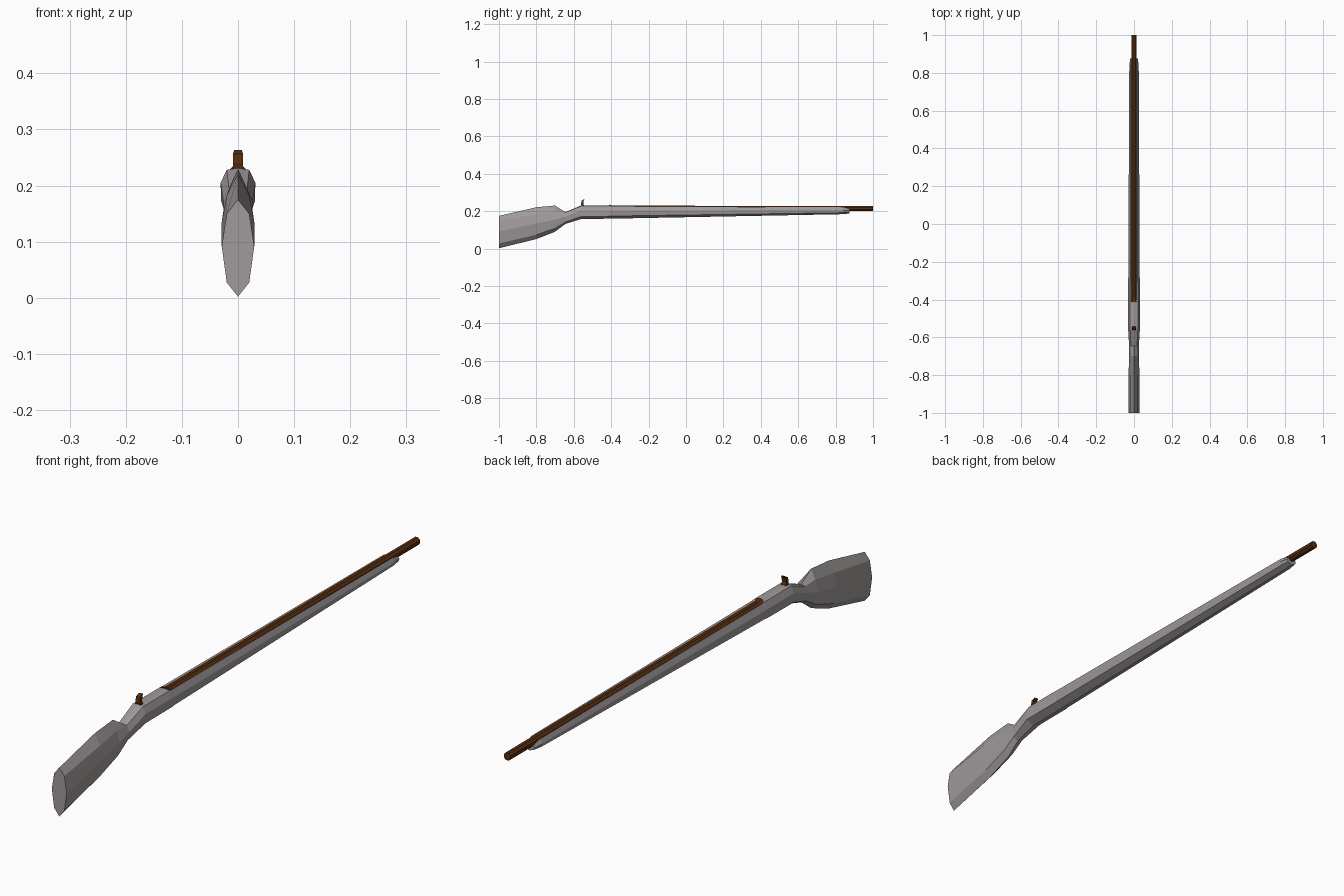
import bpy, bmesh, math

if "Cube" in bpy.data.objects:
    bpy.data.objects.remove(bpy.data.objects["Cube"])


def material(name, color):
    mat = bpy.data.materials.new(name)
    mat.diffuse_color = (*color, 1)
    mat.use_nodes = True
    mat.node_tree.nodes["Principled BSDF"].inputs["Base Color"].default_value = mat.diffuse_color
    return mat


def loft(name, rings, mat):
    """Skin matching closed rings of points and cap both ends."""
    bm = bmesh.new()
    loops = [[bm.verts.new(p) for p in ring] for ring in rings]
    n = len(loops[0])
    for a, b in zip(loops, loops[1:]):
        for i in range(n):
            j = (i + 1) % n
            bm.faces.new((a[i], a[j], b[j], b[i]))
    bm.faces.new(loops[0])
    bm.faces.new(loops[-1])
    bmesh.ops.recalc_face_normals(bm, faces=bm.faces)
    mesh = bpy.data.meshes.new(name)
    bm.to_mesh(mesh)
    bm.free()
    mesh.materials.append(mat)
    obj = bpy.data.objects.new(name, mesh)
    bpy.context.collection.objects.link(obj)
    return obj


def stock_ring(y, top, shoulder, side, low, bottom):
    """Symmetric eight-point section; middle entries are (half width, z)."""
    half = [shoulder, side, low]
    return ([(0, y, top)] + [(x, y, z) for x, z in half] + [(0, y, bottom)]
            + [(-x, y, z) for x, z in reversed(half)])


brown = material("dark_brown", (0.095, 0.026, 0.004))
grey = material("warm_grey", (0.35, 0.32, 0.325))

# Stock: butt, comb, wrist, lock area and fore-end
stations = [
    (-1.00, 0.175, (0.020, 0.150), (0.029, 0.092), (0.020, 0.027), 0.002),
    (-0.80, 0.221, (0.020, 0.182), (0.029, 0.135), (0.020, 0.074), 0.051),
    (-0.70, 0.230, (0.016, 0.195), (0.026, 0.155), (0.020, 0.108), 0.090),
    (-0.645, 0.195, (0.016, 0.193), (0.026, 0.172), (0.020, 0.142), 0.132),
    (-0.56, 0.231, (0.020, 0.228), (0.031, 0.205), (0.030, 0.172), 0.158),
    (-0.41, 0.231, (0.020, 0.228), (0.031, 0.205), (0.030, 0.173), 0.160),
    (-0.40, 0.212, (0.020, 0.227), (0.031, 0.204), (0.029, 0.174), 0.160),
    (0.84, 0.209, (0.018, 0.221), (0.025, 0.206), (0.020, 0.192), 0.184),
    (0.875, 0.205, (0.015, 0.209), (0.020, 0.202), (0.016, 0.194), 0.188),
]
loft("stock", [stock_ring(*s) for s in stations], grey)

# Barrel: octagonal, flared at the breech
barrel = []
for y, r, z in [(-0.412, 0.020, 0.217), (-0.395, 0.015, 0.216),
                (1.0, 0.0145, 0.214)]:
    barrel.append([(r * math.cos((i + 0.5) * math.pi / 4), y,
                    z + r * math.sin((i + 0.5) * math.pi / 4))
                   for i in range(8)])
loft("barrel", barrel, brown)

# Hammer: curved spur on top of the lock, tapering to its tip
hammer = []
for y, z, thick, w in [(-0.550, 0.222, 0.008, 0.010), (-0.555, 0.240, 0.006, 0.009),
                       (-0.553, 0.256, 0.005, 0.009), (-0.544, 0.263, 0.003, 0.007)]:
    hammer.append([(-w, y - thick, z), (w, y - thick, z),
                   (w, y + thick, z), (-w, y + thick, z)])
loft("hammer", hammer, brown)
